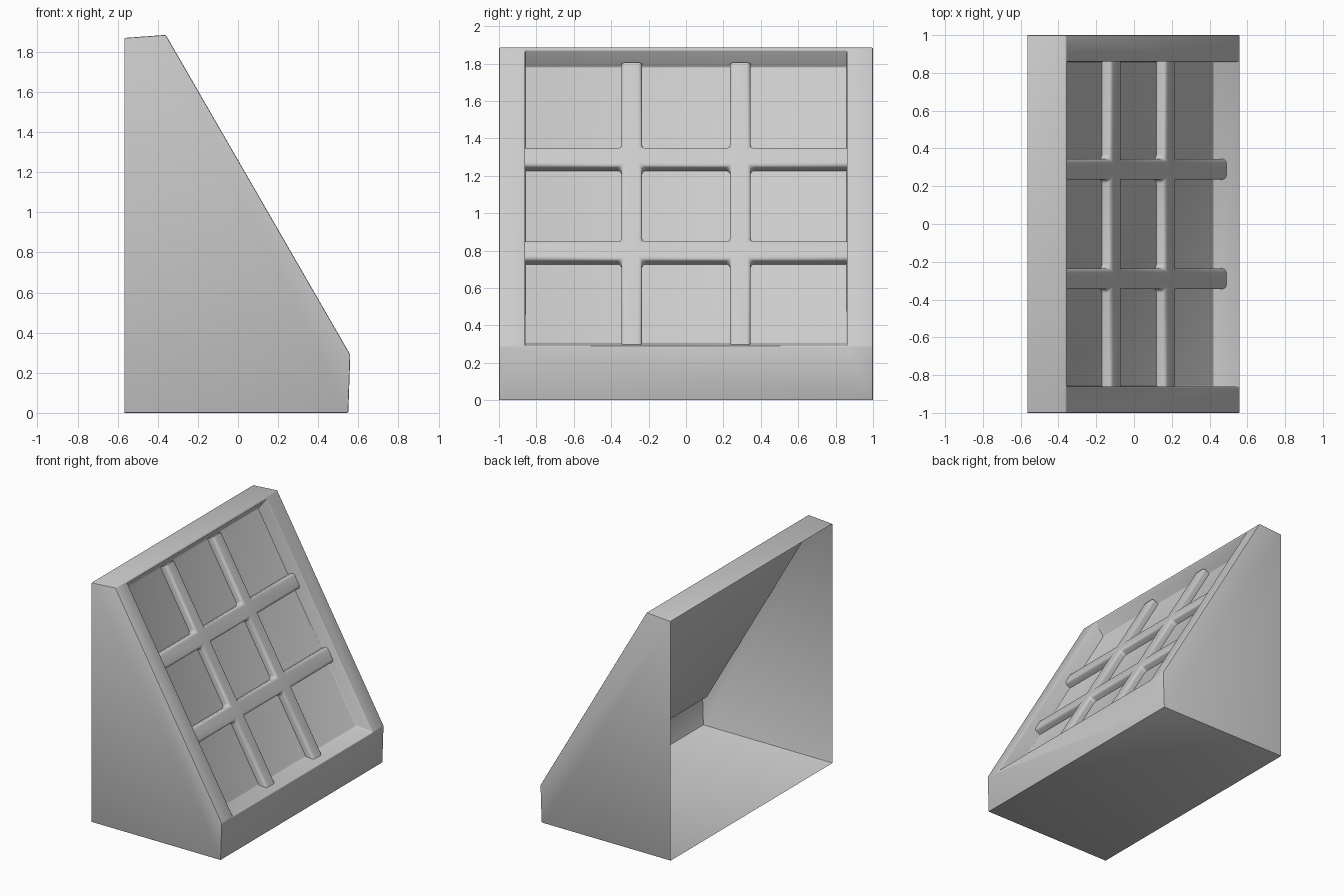
import bpy, bmesh, math
from mathutils import Vector

if "Cube" in bpy.data.objects:
    bpy.data.objects.remove(bpy.data.objects["Cube"])

# Side profile (x, z) and recess corners
A, B, C, D, E = (-.565, 0), (.55, 0), (.56, .29), (-.36, 1.885), (-.565, 1.87)
T, P1, P2 = (-.352, 1.871), (-.43, 1.78), (.42, .305)
W, I = 1.0, .86          # half width, half width of recess
DEPTH, BAR = .113, .056  # recess depth, bar height

slope = Vector((C[0] - D[0], 0, C[1] - D[1])).normalized()
normal = Vector((-slope.z, 0, slope.x))


def finish(bm, name, up):
    bmesh.ops.recalc_face_normals(bm, faces=bm.faces)
    # point the sloped faces outward
    face = max(bm.faces, key=lambda f: f.calc_area() * (abs(f.normal.dot(up)) > .95))
    if face.normal.dot(up) < 0:
        bmesh.ops.reverse_faces(bm, faces=bm.faces)
    mesh = bpy.data.meshes.new(name)
    bm.to_mesh(mesh)
    bm.free()
    ob = bpy.data.objects.new(name, mesh)
    bpy.context.collection.objects.link(ob)
    bpy.ops.object.select_all(action='DESELECT')
    ob.select_set(True)
    bpy.context.view_layer.objects.active = ob
    bpy.ops.object.shade_smooth_by_angle(angle=math.radians(40))
    return ob


# Wedge housing: one open-backed skin with a recessed slope
bm = bmesh.new()
cache = {}


def vert(p, y):
    key = (p, y)
    if key not in cache:
        cache[key] = bm.verts.new((p[0], y, p[1]))
    return cache[key]


def face(*pts):
    bm.faces.new([vert(p, y) for p, y in pts])


def span(p, q, w):
    face((p, -w), (q, -w), (q, w), (p, w))


span(A, B, W)                                             # floor
span(E, D, W)                                             # top
face((B, -W), (C, -W), (C, -I), (C, I), (C, W), (B, W))   # front
face((D, -W), (T, -I), (T, I), (D, W))                    # upper rim
for p, q in ((T, P1), (P1, P2), (P2, C)):                 # recess
    span(p, q, I)
for s in (-1, 1):
    face(*[(p, s * W) for p in (A, B, C, D, E)])          # side wall
    face((D, s * W), (C, s * W), (C, s * I), (T, s * I))  # side rim
    face(*[(p, s * I) for p in (T, P1, P2, C)])           # recess side

bmesh.ops.recalc_face_normals(bm, faces=bm.faces)
sharp = [e for e in bm.edges if len(e.link_faces) == 2 and e.calc_face_angle(0) > .3]
bmesh.ops.bevel(bm, geom=sharp, offset=.006, segments=2, profile=.5,
                affect='EDGES', clamp_overlap=True)
finish(bm, "wedge_housing", normal)

# Window bars: grid with the nine panes left out, dropped to the panel, rounded
bm = bmesh.new()
ys = [-I, -.345, -.235, .235, .345, I]
ss = [.058, .576, .695, 1.153, 1.272, 1.765]
top = BAR - DEPTH
grid = [[bm.verts.new((y, s, top)) for s in ss] for y in ys]
for i in range(5):
    for j in range(5):
        if i % 2 or j % 2:
            bm.faces.new((grid[i][j], grid[i + 1][j], grid[i + 1][j + 1], grid[i][j + 1]))
bmesh.ops.delete(bm, geom=[v for v in bm.verts if not v.link_faces], context='VERTS')
rim = [e for e in bm.edges if e.is_boundary]
new = bmesh.ops.extrude_edge_only(bm, edges=rim)["geom"]
for v in new:
    if isinstance(v, bmesh.types.BMVert):
        v.co.z = -DEPTH
bmesh.ops.recalc_face_normals(bm, faces=bm.faces)


def at_end(v):
    return abs(v.co.x) > I - .001 or v.co.y < ss[0] + .001 or v.co.y > ss[-1] - .001


edges = [e for e in bm.edges if not e.is_boundary and e.calc_face_angle(0) > .5
         and not all(at_end(v) for v in e.verts)]
bmesh.ops.bevel(bm, geom=edges, offset=.022, segments=4, profile=.5,
                affect='EDGES', clamp_overlap=True)
for v in bm.verts:
    y, s, h = v.co
    if s > ss[-1] - .01:             # lean the lower ends onto the ledge
        s += (h + DEPTH) * .6
    v.co = Vector((D[0], y, D[1])) + slope * s + normal * h
finish(bm, "window_bars", normal)
